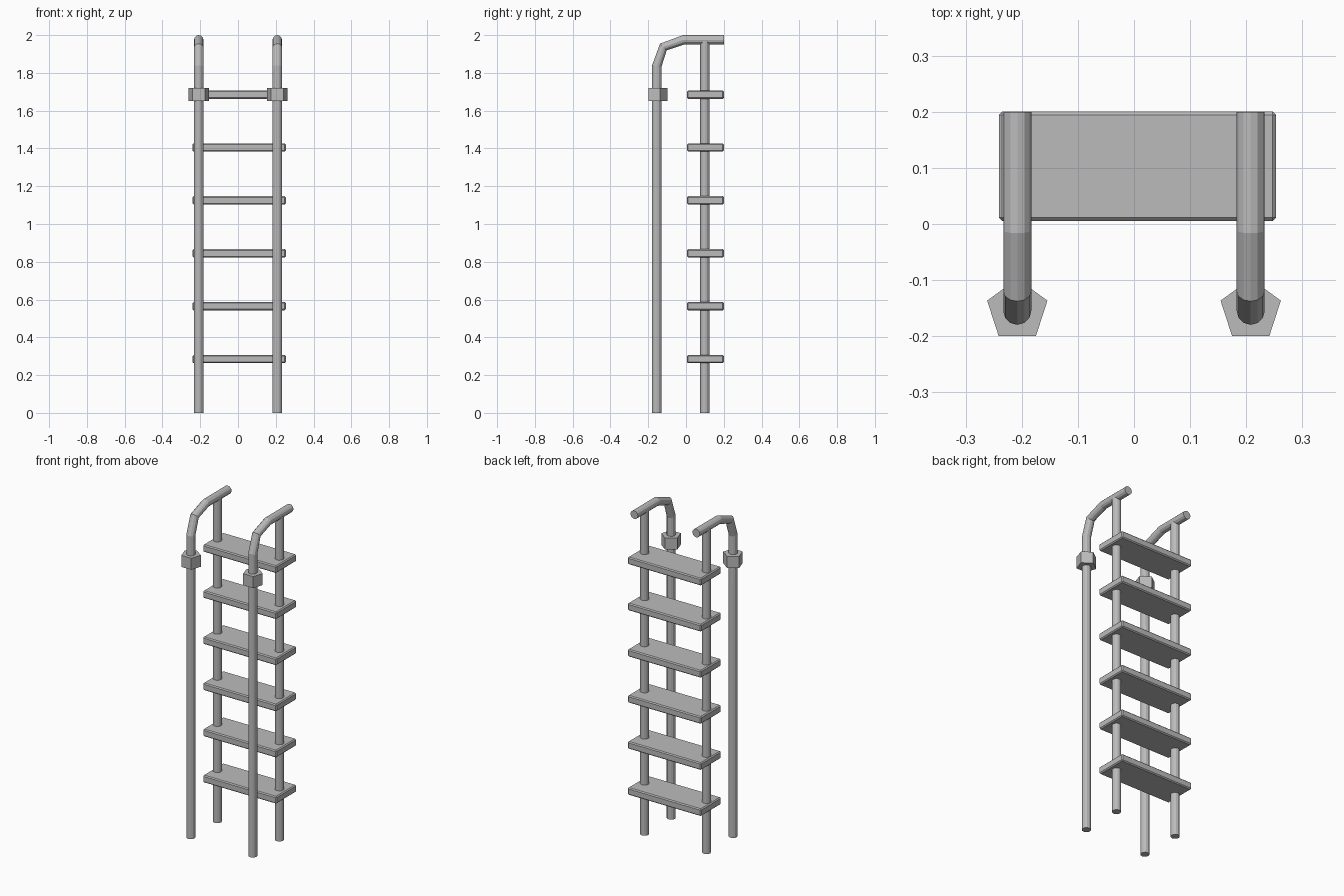
import bpy, math

cube = bpy.data.objects.get("Cube")
if cube:
    bpy.data.objects.remove(cube, do_unlink=True)

grey = bpy.data.materials.new("plain_grey")
grey.use_nodes = True
grey.diffuse_color = (0.5, 0.5, 0.5, 1)
grey.node_tree.nodes["Principled BSDF"].inputs["Base Color"].default_value = (0.5, 0.5, 0.5, 1)

POLE_X = 0.208
RADIUS = 0.025
FRONT_Y = -0.155
BACK_Y = 0.1


def finish(obj, name):
    obj.name = name
    obj.data.materials.append(grey)
    return obj


def prism(name, sides, radius, x, y, low, high, turn=0):
    bpy.ops.mesh.primitive_cylinder_add(
        vertices=sides, radius=radius, depth=high - low,
        location=(x, y, (low + high) / 2), rotation=(0, 0, turn))
    return finish(bpy.context.object, name)


def tube(name, points):
    curve = bpy.data.curves.new(name, "CURVE")
    curve.dimensions = "3D"
    curve.bevel_depth = RADIUS
    curve.bevel_resolution = 4
    curve.use_fill_caps = True
    spline = curve.splines.new("POLY")
    spline.points.add(len(points) - 1)
    for target, co in zip(spline.points, points):
        target.co = (*co, 1)
    obj = bpy.data.objects.new(name, curve)
    bpy.context.collection.objects.link(obj)
    bpy.ops.object.select_all(action="DESELECT")
    obj.select_set(True)
    bpy.context.view_layer.objects.active = obj
    bpy.ops.object.convert(target="MESH")
    obj = bpy.context.object
    obj.data.materials.clear()
    finish(obj, name)
    obj.data.polygons.foreach_set("use_smooth", [False] * len(obj.data.polygons))


# Bent handrails, back poles and five-sided collars on both sides
rail_profile = [(FRONT_Y, 0), (FRONT_Y, 1.835), (-0.12, 1.937), (-0.012, 1.975), (0.2, 1.975)]
for side, x in (("left", POLE_X), ("right", -POLE_X)):
    tube(side + "_handrail", [(x, y, z) for y, z in rail_profile])
    prism(side + "_back_pole", 12, RADIUS, x, BACK_Y, 0, 1.97)
    prism(side + "_collar", 5, 0.0565, x, FRONT_Y + 0.001, 1.65, 1.72)

# Six flat treads with chamfered edges
for i in range(6):
    bpy.ops.mesh.primitive_cube_add(size=1, location=(0.006, 0.103, 0.285 + 0.28 * i))
    tread = finish(bpy.context.object, f"tread_{i + 1}")
    tread.scale = (0.494, 0.195, 0.044)
    bpy.ops.object.transform_apply(location=False, rotation=False, scale=True)
    bevel = tread.modifiers.new("chamfer", "BEVEL")
    bevel.width = 0.006
    bevel.segments = 1
